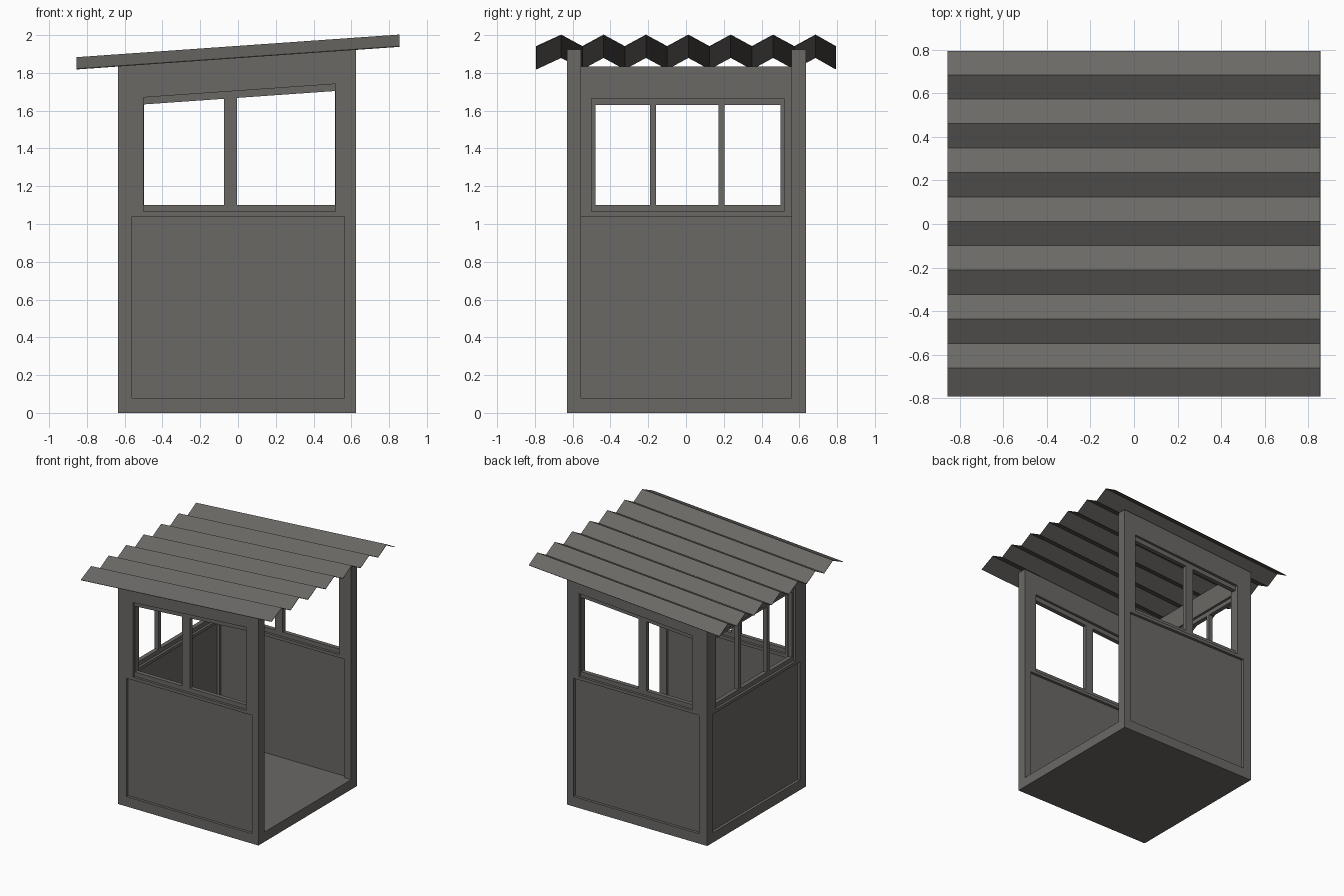
import bpy, bmesh
from mathutils import Matrix

if "Cube" in bpy.data.objects:
    bpy.data.objects.remove(bpy.data.objects["Cube"])

grey = bpy.data.materials.new("warm_grey")
grey.diffuse_color = (0.145, 0.139, 0.130, 1)
grey.use_nodes = True
grey.node_tree.nodes["Principled BSDF"].inputs["Base Color"].default_value = grey.diffuse_color

SLOPE = 0.07


def roof_z(x):
    """Height of the roof valleys along x."""
    return 1.88 + SLOPE * x


def add(name, mesh):
    for p in mesh.polygons:
        p.use_smooth = False
    mesh.materials.clear()
    mesh.materials.append(grey)
    ob = bpy.data.objects.new(name, mesh)
    bpy.context.collection.objects.link(ob)
    return ob


def box(name, x0, x1, y0, y1, z0, z1):
    bm = bmesh.new()
    bmesh.ops.create_cube(bm, size=1)
    for v in bm.verts:
        v.co = ((x0 + x1) / 2 + v.co.x * (x1 - x0),
                (y0 + y1) / 2 + v.co.y * (y1 - y0),
                (z0 + z1) / 2 + v.co.z * (z1 - z0))
    me = bpy.data.meshes.new(name)
    bm.to_mesh(me)
    bm.free()
    return add(name, me)


def sheet(name, loops, thick, axis, pos):
    """Flat outline with holes, upright, extruded along 'x' or 'y' around pos."""
    cu = bpy.data.curves.new(name + "_profile", 'CURVE')
    cu.dimensions = '2D'
    cu.fill_mode = 'BOTH'
    cu.extrude = thick / 2
    for pts in loops:
        sp = cu.splines.new('POLY')
        sp.points.add(len(pts) - 1)
        for p, (a, b) in zip(sp.points, pts):
            p.co = (a, b, 0, 1)
        sp.use_cyclic_u = True
    tmp = bpy.data.objects.new("tmp", cu)
    bpy.context.collection.objects.link(tmp)
    dg = bpy.context.evaluated_depsgraph_get()
    dg.update()
    me = bpy.data.meshes.new_from_object(tmp.evaluated_get(dg))
    bpy.data.objects.remove(tmp)
    if axis == 'y':
        m = Matrix(((1, 0, 0, 0), (0, 0, -1, pos), (0, 1, 0, 0), (0, 0, 0, 1)))
    else:
        m = Matrix(((0, 0, 1, pos), (1, 0, 0, 0), (0, 1, 0, 0), (0, 0, 0, 1)))
    me.transform(m)
    bm = bmesh.new()
    bm.from_mesh(me)
    bmesh.ops.remove_doubles(bm, verts=bm.verts, dist=1e-5)
    bmesh.ops.recalc_face_normals(bm, faces=bm.faces)
    bm.to_mesh(me)
    bm.free()
    return add(name, me)


def quad(a0, a1, z0, drop=None, top=None):
    """Upright four-sided loop; its top is level or follows the roof."""
    t0, t1 = (top, top) if drop is None else (roof_z(a0) - drop, roof_z(a1) - drop)
    return [(a0, z0), (a1, z0), (a1, t1), (a0, t0)]


# Front and back walls with sloping tops, recessed panels and windows
for side, y in (("front", -0.593), ("back", 0.597)):
    sheet(side + "_wall", [quad(-0.635, 0.625, 0, drop=0),
                           quad(-0.56, 0.565, 0.08, top=1.04),
                           quad(-0.50, 0.515, 1.065, drop=0.175)], 0.075, 'y', y)
    box(side + "_panel", -0.56, 0.565, y - 0.015, y + 0.015, 0.08, 1.04)
    sheet(side + "_window_frame", [quad(-0.503, 0.518, 1.063, drop=0.173),
                                   quad(-0.497, -0.075, 1.10, drop=0.212),
                                   quad(-0.005, 0.513, 1.10, drop=0.212)], 0.035, 'y', y)

# Left wall: recessed panel below, three-pane window above (right side is open)
X = -0.597
box("left_panel", X - 0.015, X + 0.015, -0.555, 0.56, 0.08, 1.04)
sheet("left_wall_upper", [quad(-0.555, 0.56, 1.04, top=1.835),
                          quad(-0.50, 0.52, 1.065, top=1.665)], 0.075, 'x', X)
sheet("left_window_frame", [quad(-0.50, 0.52, 1.065, top=1.665),
                            quad(-0.48, -0.19, 1.10, top=1.63),
                            quad(-0.16, 0.173, 1.10, top=1.63),
                            quad(0.205, 0.50, 1.10, top=1.63)], 0.035, 'x', X)

# Floor slab
box("floor", -0.635, 0.625, -0.556, 0.56, 0, 0.08)

# Corrugated roof sheet
bm = bmesh.new()
rows = []
for i in range(15):
    y = -0.773 + 0.1122 * i
    if i == 0:
        y = -0.793
    if i == 14:
        y = 0.793
    h = 0.061 if i % 2 else 0.0
    rows.append([bm.verts.new((x, y, roof_z(x) + h)) for x in (-0.856, 0.856)])
for a, b in zip(rows, rows[1:]):
    bm.faces.new((a[0], a[1], b[1], b[0]))
me = bpy.data.meshes.new("roof")
bm.to_mesh(me)
bm.free()
roof = add("corrugated_roof", me)
mod = roof.modifiers.new("thickness", 'SOLIDIFY')
mod.thickness = 0.004
mod.offset = 0
